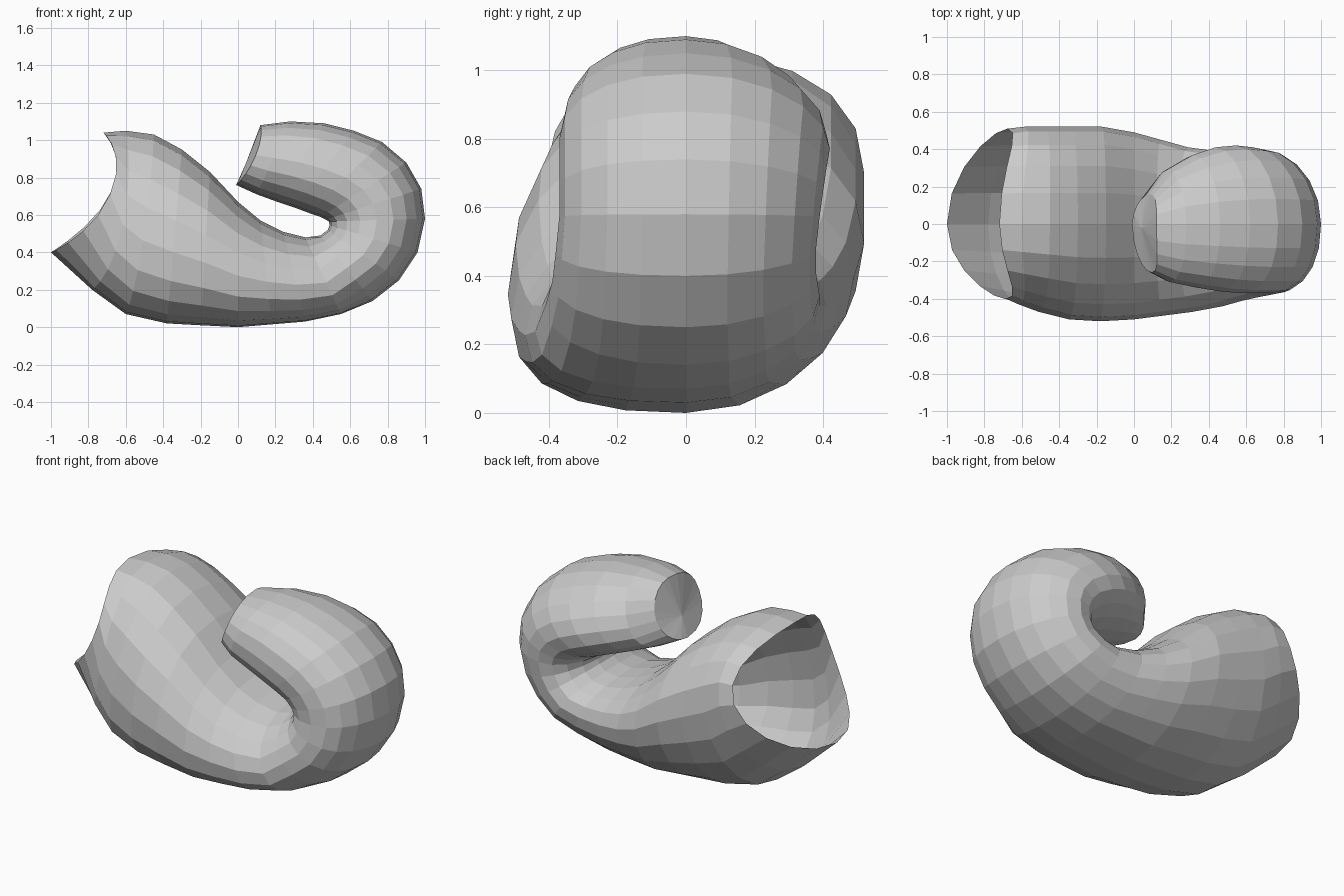
import bpy, bmesh, math

if "Cube" in bpy.data.objects:
    bpy.data.objects.remove(bpy.data.objects["Cube"])

# Each ring: inner-bend point (x, z), outer-bend point (x, z), front depth, back depth
RINGS = [
    (-.72, 1.04, -1.0, .40, .40, .51),
    (-.60, 1.05, -.78, .20, .43, .52),
    (-.45, 1.03, -.60, .07, .47, .52),
    (-.30, .95, -.38, .02, .51, .52),
    (-.15, .83, -.20, .01, .52, .52),
    (.00, .67, .00, .00, .51, .49),
    (.12, .57, .18, .015, .49, .45),
    (.24, .51, .36, .03, .47, .41),
    (.36, .48, .55, .07, .44, .39),
    (.44, .49, .72, .14, .41, .39),
    (.48, .52, .86, .25, .39, .38),
    (.49, .545, .96, .40, .38, .38),
    (.485, .565, 1.0, .58, .37, .39),
    (.47, .575, .98, .74, .37, .40),
    (.44, .59, .90, .88, .37, .41),
    (.38, .61, .77, .99, .37, .42),
    (.30, .64, .62, 1.05, .36, .41),
    (.21, .67, .46, 1.09, .34, .37),
    (.10, .71, .28, 1.10, .31, .29),
    (-.01, .76, .12, 1.08, .26, .16),
]
BOW = {0: .18, 1: .09, 2: .03, 19: .04}   # sides of a ring pushed towards +x
SIDES = 20


def spow(v, p):
    return math.copysign(abs(v) ** p, v)


def ring_points(i):
    ix, iz, ox, oz, front, back = RINGS[i]
    cx, cz, hx, hz = (ix + ox) / 2, (iz + oz) / 2, (ox - ix) / 2, (oz - iz) / 2
    for k in range(SIDES):
        t = 2 * math.pi * k / SIDES
        is_back = math.sin(t) > 0
        p = .97 if is_back else .9
        c, s = spow(math.cos(t), p), spow(math.sin(t), p)
        # the back leans to the inner bend, the front of the body to the outer one
        if i == 0:
            skew = .03
        elif i < 9:
            skew = .18
        else:
            skew = .15 if is_back else .0
        a = c - skew * s * abs(s)
        yield (cx + hx * a + BOW.get(i, 0) * s * s,
               s * (back if is_back else front),
               cz + hz * a)


# Curled tube: open mouth on the left, closed tip after the curl
bm = bmesh.new()
loops = [[bm.verts.new(p) for p in ring_points(i)] for i in range(len(RINGS))]
for a, b in zip(loops, loops[1:]):
    for k in range(SIDES):
        n = (k + 1) % SIDES
        bm.faces.new((a[k], a[n], b[n], b[k]))

# Tip cap fan
tip = bm.verts.new((.04, -.02, .87))
for k in range(SIDES):
    bm.faces.new((loops[-1][k], loops[-1][(k + 1) % SIDES], tip))

bmesh.ops.recalc_face_normals(bm, faces=bm.faces)
# Make sure the normals point outwards: the lowest face must look down
low = min(bm.faces, key=lambda f: f.calc_center_median().z)
if low.normal.z > 0:
    bmesh.ops.reverse_faces(bm, faces=bm.faces)

# Stand the part on the ground
zmin = min(v.co.z for v in bm.verts)
bmesh.ops.translate(bm, verts=bm.verts, vec=(0, 0, -zmin))

mesh = bpy.data.meshes.new("curled_tube")
bm.to_mesh(mesh)
bm.free()
bpy.context.collection.objects.link(bpy.data.objects.new("curled_tube", mesh))
